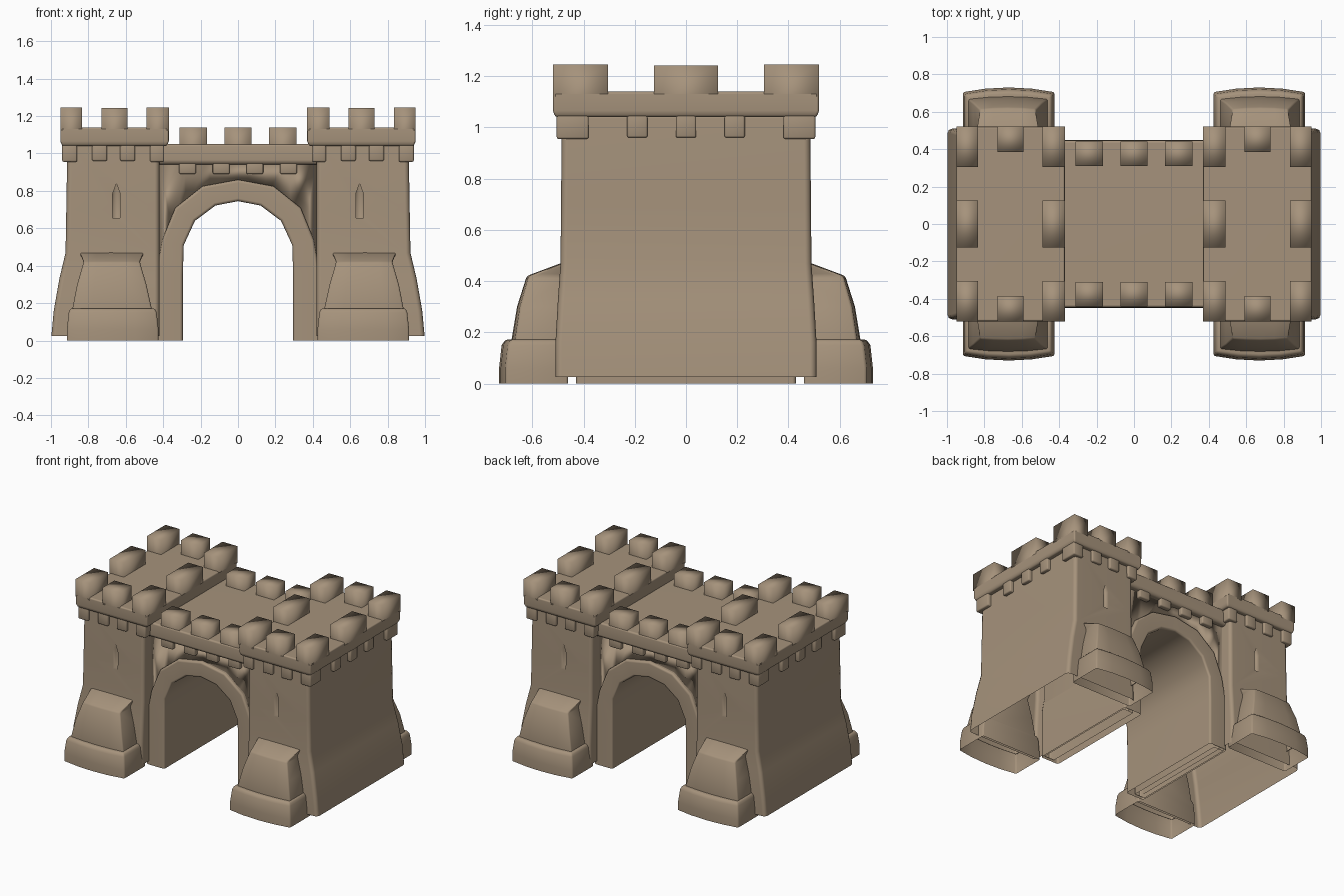
import bpy, bmesh, math
from mathutils import Vector

if "Cube" in bpy.data.objects:
    bpy.data.objects.remove(bpy.data.objects["Cube"])

stone = bpy.data.materials.new("tan_stone")
stone.diffuse_color = (0.38, 0.29, 0.20, 1)
stone.use_nodes = True
stone.node_tree.nodes["Principled BSDF"].inputs["Base Color"].default_value = stone.diffuse_color


def finish(name, bm, bevel=0.0, open_base=False, sharp=50):
    """Round hard edges, open the underside if wanted, shade and link."""
    bmesh.ops.recalc_face_normals(bm, faces=bm.faces)
    if bevel:
        hard = [e for e in bm.edges if e.calc_face_angle(0) > math.radians(35)
                and not (open_base and max(v.co.z for v in e.verts) < 0.01)]
        bmesh.ops.bevel(bm, geom=hard, offset=bevel, segments=2, profile=0.5,
                        affect='EDGES', clamp_overlap=True)
    if open_base:
        zmin = min(v.co.z for v in bm.verts)
        low = [f for f in bm.faces if max(v.co.z for v in f.verts) < zmin + 0.002]
        bmesh.ops.delete(bm, geom=low, context='FACES')
    for f in bm.faces:
        f.smooth = True
    for e in bm.edges:
        if e.calc_face_angle(0) > math.radians(sharp):
            e.smooth = False
    me = bpy.data.meshes.new(name)
    bm.to_mesh(me)
    bm.free()
    me.materials.append(stone)
    ob = bpy.data.objects.new(name, me)
    bpy.context.collection.objects.link(ob)
    return ob


def loft(rings):
    """Closed solid through rings of equal point count."""
    bm = bmesh.new()
    vs = [[bm.verts.new(p) for p in r] for r in rings]
    n = len(vs[0])
    for a, b in zip(vs, vs[1:]):
        for i in range(n):
            j = (i + 1) % n
            bm.faces.new((a[i], a[j], b[j], b[i]))
    bm.faces.new(vs[0])
    bm.faces.new(vs[-1])
    return bm


def rect(z, x0, x1, y0, y1):
    return [(x0, y0, z), (x1, y0, z), (x1, y1, z), (x0, y1, z)]


def add_box(bm, x0, x1, y0, y1, z0, z1):
    a = [bm.verts.new(p) for p in rect(z0, x0, x1, y0, y1)]
    b = [bm.verts.new(p) for p in rect(z1, x0, x1, y0, y1)]
    for i in range(4):
        j = (i + 1) % 4
        bm.faces.new((a[i], a[j], b[j], b[i]))
    bm.faces.new(a[::-1])
    bm.faces.new(b)


def boxes(name, items, **kw):
    bm = bmesh.new()
    for it in items:
        add_box(bm, *it)
    return finish(name, bm, **kw)


def span(s, a, b):
    """Mirror an interval by sign."""
    return (a, b) if s > 0 else (-b, -a)


def prism_y(points, y0, y1):
    return loft([[(x, y, z) for x, z in points] for y in (y0, y1)])


for sx, side in ((-1, "left"), (1, "right")):
    # tower shaft, flared outward at the foot
    prof = [(0, 1.0, .51), (.16, .985, .51), (.33, .955, .50),
            (.47, .922, .49), (.70, .918, .488), (1.06, .912, .485)]
    bm = loft([rect(z, *span(sx, .42, x), -y, y) for z, x, y in prof])
    tower = finish(side + "_tower", bm, bevel=.025)

    # arrow slits cut into front and back
    for sy in (-1, 1):
        y0, y1 = span(sy, .455, .60)
        c = sx * .65
        cut = finish("slit_cutter", prism_y(
            [(c - .02, .655), (c + .02, .655), (c + .02, .785), (c, .84), (c - .02, .785)], y0, y1))
        cut.hide_render = True
        m = tower.modifiers.new("slit", 'BOOLEAN')
        m.operation, m.object, m.solver = 'DIFFERENCE', cut, 'EXACT'
    bpy.context.view_layer.update()
    me = bpy.data.meshes.new_from_object(
        tower.evaluated_get(bpy.context.evaluated_depsgraph_get()))
    tower.modifiers.clear()
    tower.data = me
    for ob in [o for o in bpy.data.objects if o.name.startswith("slit_cutter")]:
        bpy.data.objects.remove(ob)
    bm = bmesh.new()
    bm.from_mesh(me)
    low = [f for f in bm.faces if max(v.co.z for v in f.verts) < .03]
    bmesh.ops.delete(bm, geom=low, context='FACES')
    bm.to_mesh(me)
    bm.free()
    tower.modifiers.new("even_shading", 'WEIGHTED_NORMAL')

    # corbel teeth below the parapet
    teeth = []
    for sy in (-1, 1):
        for a, b in ((.395, .47), (.86, .94)):
            teeth.append((*span(sx, a, b), *span(sy, .38, .505), .955, 1.06))
        for c in (.59, .74):
            teeth.append((*span(sx, c - .04, c + .04), *span(sy, .45, .505), .96, 1.06))
    for c in (-.19, 0, .19):
        teeth.append((*span(sx, .88, .94), c - .04, c + .04, .96, 1.06))
    boxes(side + "_tower_corbels", teeth, bevel=.008)

    # parapet slab
    bm = loft([rect(1.04, *span(sx, .38, .94), -.51, .51),
               rect(1.065, *span(sx, .37, .95), -.52, .52),
               rect(1.14, *span(sx, .37, .95), -.52, .52)])
    ob = finish(side + "_tower_parapet", bm, bevel=.01)
    ob.modifiers.new("even_shading", 'WEIGHTED_NORMAL')

    # merlons around the tower top
    mer = []
    for a, b in ((.37, .49), (.835, .95)):
        mer.append((*span(sx, a, b), -.125, .125, 1.12, 1.243))
        for sy in (-1, 1):
            mer.append((*span(sx, a, b), *span(sy, .305, .52), 1.12, 1.245))
    for sy in (-1, 1):
        mer.append((*span(sx, .59, .73), *span(sy, .385, .52), 1.12, 1.243))
    boxes(side + "_tower_merlons", mer, open_base=True, sharp=100)

    # sloping buttresses on a bowed plinth
    for sy, end in ((-1, "front"), (1, "back")):
        def ring(z, x0, x1, y, bow):
            w = x1 - x0
            pts = [(x0, .46), (x0, y - bow), (x0 + w * .25, y - bow * .25), (x0 + w * .5, y),
                   (x0 + w * .75, y - bow * .25), (x1, y - bow), (x1, .46)]
            return [(sx * px, sy * py, z) for px, py in pts]
        bm = loft([ring(0, .425, .915, .73, .025), ring(.06, .425, .915, .73, .025),
                   ring(.15, .435, .905, .72, .025), ring(.172, .445, .895, .705, .02)])
        finish(f"{side}_{end}_plinth", bm, bevel=.01, open_base=True)
        bm = loft([ring(.12, .45, .895, .69, .015), ring(.30, .49, .86, .66, .012),
                   ring(.42, .525, .825, .622, .008), ring(.475, .50, .85, .475, .004)])
        finish(f"{side}_{end}_buttress", bm, bevel=.015, open_base=True)


def arch(half):
    """Mirror right-hand arch points into a full left-to-right path."""
    return [(-x, z) for x, z in half] + [(x, z) for x, z in half[-2::-1]]


inner = arch([(.295, 0), (.295, .35), (.29, .51), (.23, .64), (.12, .722), (0, .745)])
middle = arch([(.35, 0), (.35, .35), (.34, .53), (.28, .69), (.15, .78), (0, .80)])
outer = arch([(.44, 0), (.44, .35), (.405, .54), (.335, .71), (.19, .825), (0, .86)])

# gate wall with arched opening
bm = bmesh.new()
top = [(x, 1.0) for x, z in middle]
top[0], top[-1] = (-.43, 0), (.43, 0)
top[1], top[-2] = (-.43, .35), (.43, .35)
top[2], top[-3] = (-.43, 1.0), (.43, 1.0)


def band(name, a, b, y, bevel):
    """Extrude the strip between two paths through the gate."""
    bm = bmesh.new()
    rows = [[bm.verts.new((x, yy, z)) for x, z in p]
            for p, yy in ((a, -y), (b, -y), (b, y), (a, y))]
    for r in range(4):
        p, q = rows[r], rows[(r + 1) % 4]
        for i in range(len(a) - 1):
            bm.faces.new((p[i], p[i + 1], q[i + 1], q[i]))
    bm.faces.new([r[0] for r in rows])
    bm.faces.new([r[-1] for r in rows][::-1])
    ob = finish(name, bm, bevel=bevel, open_base=True)
    ob.modifiers.new("even_shading", 'WEIGHTED_NORMAL')


bm.free()
band("gate_wall", middle, top, .405, 0)
band("arch_surround", inner, outer, .43, .015)

# gate walkway and parapet slab
ob = finish("gate_parapet", loft([rect(.94, -.43, .43, -.435, .435),
                                  rect(.965, -.43, .43, -.45, .45),
                                  rect(1.05, -.43, .43, -.445, .445)]), bevel=.012)
ob.modifiers.new("even_shading", 'WEIGHTED_NORMAL')

# gate corbels and merlons
teeth, mer = [], []
for sy in (-1, 1):
    for c in (-.27, -.09, .09, .27):
        teeth.append((c - .045, c + .045, *span(sy, .38, .437), .89, .96))
    for c in (-.24, 0, .24):
        mer.append((c - .073, c + .073, *span(sy, .31, .44), 1.03, 1.14))
boxes("gate_corbels", teeth, bevel=.008)
boxes("gate_merlons", mer, open_base=True, sharp=100)
